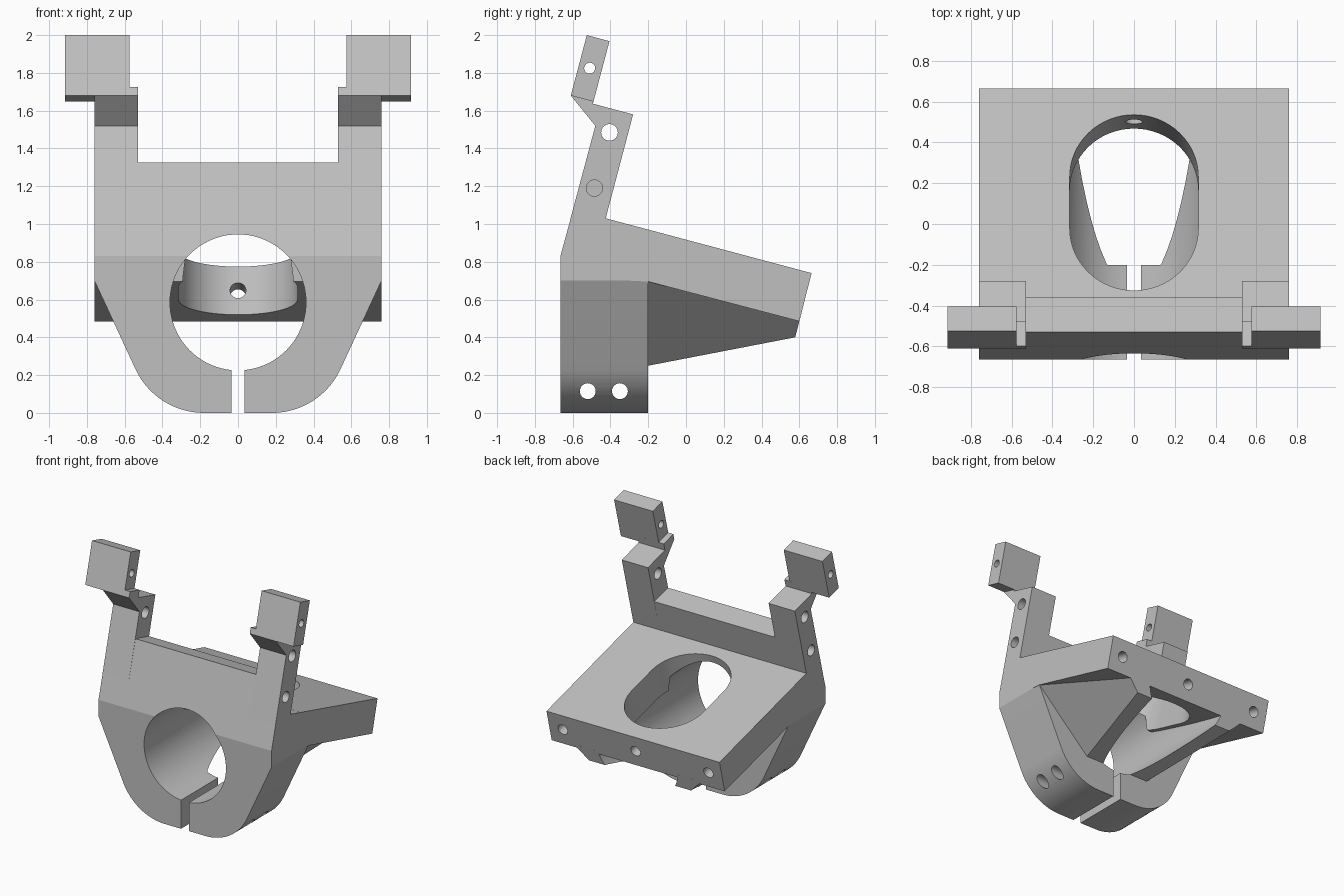
import bpy
import bmesh
from math import sin, cos, pi, radians
from mathutils import Vector

cube = bpy.data.objects.get("Cube")
if cube:
    bpy.data.objects.remove(cube, do_unlink=True)

X, Y, Z = Vector((1, 0, 0)), Vector((0, 1, 0)), Vector((0, 0, 1))
ORIGIN = Vector((0, 0, 0))

grey = bpy.data.materials.new("plain_grey")
grey.use_nodes = True
colour = (0.53, 0.53, 0.53, 1)
grey.diffuse_color = colour
grey.node_tree.nodes["Principled BSDF"].inputs["Base Color"].default_value = colour


def prism(name, points, u, v, w, lo, hi, origin=ORIGIN):
    """Extrude a 2D outline (along u and v) from lo to hi along w."""
    bm = bmesh.new()
    rings = [[bm.verts.new(origin + u * a + v * b + w * t) for a, b in points] for t in (lo, hi)]
    bm.faces.new(rings[0])
    bm.faces.new(rings[1])
    n = len(points)
    for i in range(n):
        j = (i + 1) % n
        bm.faces.new((rings[0][i], rings[0][j], rings[1][j], rings[1][i]))
    bmesh.ops.recalc_face_normals(bm, faces=bm.faces)
    mesh = bpy.data.meshes.new(name)
    bm.to_mesh(mesh)
    bm.free()
    mesh.materials.append(grey)
    obj = bpy.data.objects.new(name, mesh)
    bpy.context.collection.objects.link(obj)
    return obj


def side_prism(name, points, lo, hi):
    return prism(name, points, Y, Z, X, lo, hi)


def front_prism(name, points, lo, hi):
    return prism(name, points, X, Z, Y, lo, hi)


def arc(cx, cy, r, start, end, n):
    angles = [radians(start + (end - start) * i / n) for i in range(n + 1)]
    return [(cx + r * cos(a), cy + r * sin(a)) for a in angles]


def circle(cx, cy, r, n=32):
    return arc(cx, cy, r, 0, 360, n)[:-1]


def combine(target, other, operation):
    """Apply a boolean and discard the second solid."""
    mod = target.modifiers.new("combine", 'BOOLEAN')
    mod.operation = operation
    mod.solver = 'EXACT'
    mod.object = other
    bpy.context.view_layer.objects.active = target
    bpy.ops.object.modifier_apply(modifier=mod.name)
    bpy.data.objects.remove(other, do_unlink=True)


def mirrored(points):
    return points + [(-a, b) for a, b in reversed(points)]


# Clamp body: side profile trimmed by the rounded front outline
bracket = side_prism("clamp_bracket", [
    (-0.665, 0), (-0.665, 0.83), (-0.53, 1.325), (-0.36, 1.28),
    (-0.425, 1.03), (-0.2, 0.97), (-0.2, 0)], -0.76, 0.76)
outline = [(0.9, 1.5), (0.9, 0.7), (0.76, 0.7)] + arc(0.18, 0.4, 0.4, -25, -90, 16)
combine(bracket, front_prism("outline", mirrored(outline), -1, 1), 'INTERSECT')

# Sloping back plate
combine(bracket, side_prism("back_plate", [
    (-0.3, 0.997), (0.665, 0.74), (0.6, 0.485), (-0.2, 0.695), (-0.3, 0.7)],
    -0.76, 0.76), 'UNION')

# Clamp bore and the split below it
bore = circle(0, 0.585, 0.36, 80)
combine(bracket, front_prism("bore", bore, -1, -0.2), 'DIFFERENCE')
combine(bracket, front_prism("split", mirrored([(0.035, -0.1), (0.035, 0.35)]), -1, -0.1), 'DIFFERENCE')

# Gussets under the plate, hollowed by the same bore
gusset = side_prism("gusset", [
    (-0.22, 0.73), (0.606, 0.508), (0.6, 0.485), (0.578, 0.4), (-0.22, 0.246)], -0.9, 0.9)
combine(gusset, front_prism("gusset_sides", mirrored(
    [(0.755, 0.8), (0.755, 0.695), (0.24, 0.2)]), -1, 1), 'INTERSECT')
combine(gusset, front_prism("gusset_bore", bore, -1, 1), 'DIFFERENCE')
combine(bracket, gusset, 'UNION')

# Oblong opening square to the plate
along = Vector((0, 0.966, -0.257)).normalized()
normal = Vector((0, 0.257, 0.966)).normalized()
oblong = arc(0, 0.446, 0.315, 0, 180, 32) + arc(0, 0.185, 0.315, 180, 360, 32)
combine(bracket, prism("oblong", oblong, X, along, normal, -0.42, 0.15,
                       Vector((0, -0.2, 0.97))), 'DIFFERENCE')

# Upright arms with offset ears
arm = [(-0.614, 1.02), (-0.48, 1.52), (-0.61, 1.68), (-0.598, 1.725), (-0.478, 1.693),
       (-0.493, 1.637), (-0.28, 1.58), (-0.425, 1.03)]
ear = [(-0.61, 1.68), (-0.525, 2), (-0.405, 1.968), (-0.49, 1.648)]
for side in (-1, 1):
    combine(bracket, side_prism("arm", arm, *sorted((side * 0.53, side * 0.76))), 'UNION')
    combine(bracket, side_prism("ear", ear, *sorted((side * 0.575, side * 0.915))), 'UNION')
    # Blind hole in the outer face of the arm
    combine(bracket, side_prism("blind_hole", circle(-0.485, 1.19, 0.043),
                                *sorted((side * 0.6, side * 1))), 'DIFFERENCE')

# Cross holes through the clamp, arms and ears
for y, z, r in ((-0.52, 0.115, 0.042), (-0.35, 0.115, 0.042),
                (-0.405, 1.485, 0.044), (-0.51, 1.825, 0.029)):
    combine(bracket, side_prism("cross_hole", circle(y, z, r), -1, 1), 'DIFFERENCE')

# Holes in the rear edge of the plate
for x in (-0.64, 0, 0.64):
    combine(bracket, prism("rear_hole", circle(x, 0, 0.042), X, normal, along, -0.22, 0.1,
                           Vector((0, 0.633, 0.613))), 'DIFFERENCE')

# Smooth bores with crisp edges
bpy.ops.object.select_all(action='DESELECT')
bracket.select_set(True)
bpy.context.view_layer.objects.active = bracket
bpy.ops.object.shade_smooth_by_angle(angle=radians(14))
